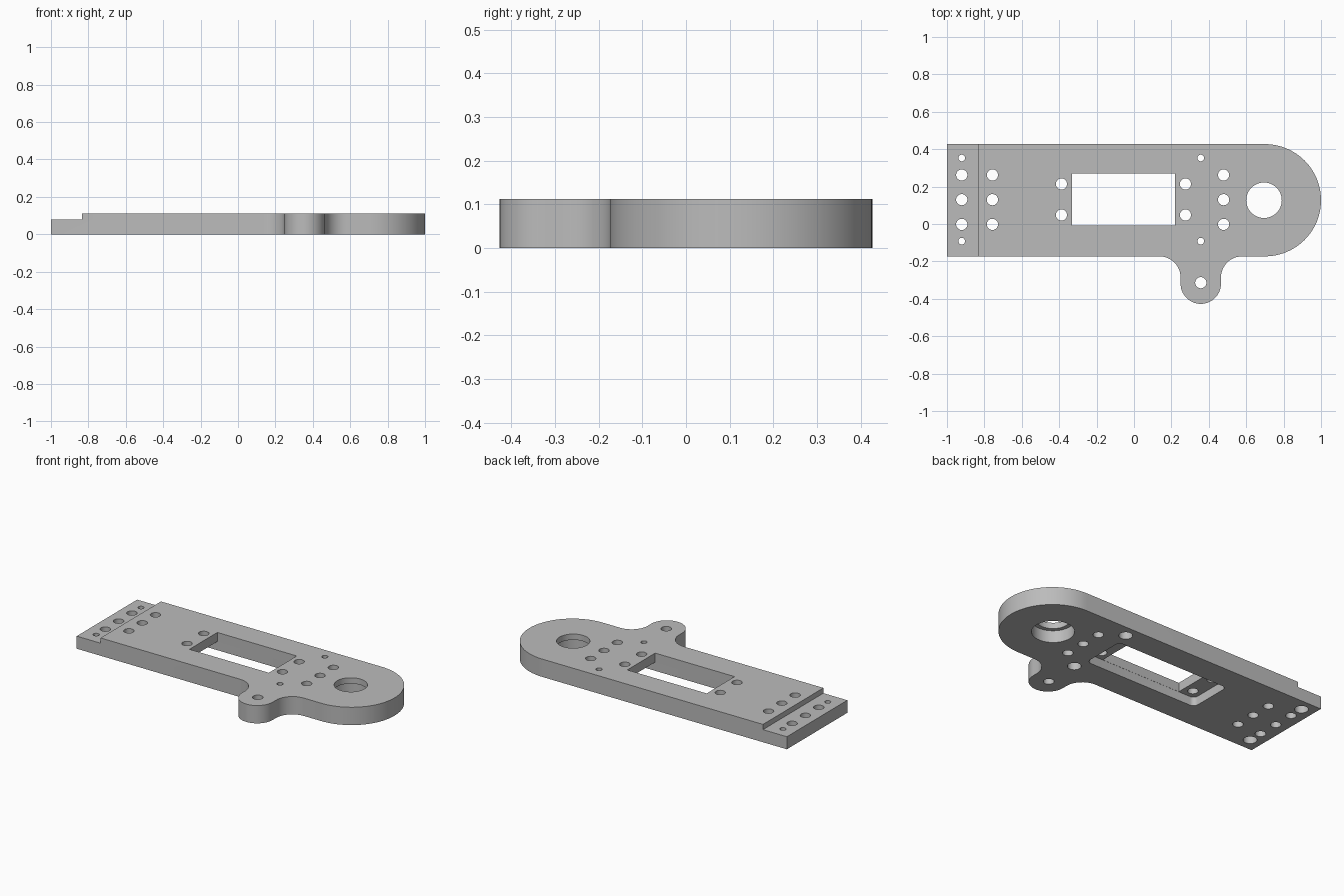
import bpy, bmesh, math

if "Cube" in bpy.data.objects:
    bpy.data.objects.remove(bpy.data.objects["Cube"])

TOP, STEP = 0.112, 0.079      # full thickness, thinned end thickness
Y0, Y1 = -0.173, 0.427        # long edges of the plate
CY = (Y0 + Y1) / 2

grey = bpy.data.materials.new("plain grey")
grey.diffuse_color = (0.5, 0.5, 0.5, 1)
grey.use_nodes = True
grey.node_tree.nodes["Principled BSDF"].inputs["Base Color"].default_value = grey.diffuse_color


def arc(cx, cy, r, a0, a1, n):
    """Points on an arc, angles in degrees."""
    return [(cx + r * math.cos(math.radians(a0 + (a1 - a0) * i / n)),
             cy + r * math.sin(math.radians(a0 + (a1 - a0) * i / n))) for i in range(n + 1)]


def prism(name, pts, z0, z1):
    """Extrude a counter-clockwise outline from z0 to z1."""
    bm = bmesh.new()
    face = bm.faces.new([bm.verts.new((x, y, z0)) for x, y in pts])
    ext = bmesh.ops.extrude_face_region(bm, geom=[face])
    for v in ext["geom"]:
        if isinstance(v, bmesh.types.BMVert):
            v.co.z = z1
    bmesh.ops.recalc_face_normals(bm, faces=bm.faces)
    mesh = bpy.data.meshes.new(name)
    bm.to_mesh(mesh)
    bm.free()
    mesh.materials.append(grey)
    ob = bpy.data.objects.new(name, mesh)
    bpy.context.collection.objects.link(ob)
    return ob


def box(x0, x1, y0, y1):
    return [(x0, y0), (x1, y0), (x1, y1), (x0, y1)]


def circle(x, y, r, n=32):
    return arc(x, y, r, 0, 360, n)[:-1]


# Plate outline: straight end, filleted ear, round end
EX, EY, ER, FR = 0.357, -0.319, 0.108, 0.113
outline = [(-1, Y0)]
outline += arc(EX - ER - FR, Y0 - FR, FR, 90, 0, 12)
outline += arc(EX, EY, ER, 180, 360, 28)
outline += arc(EX + ER + FR, Y0 - FR, FR, 180, 90, 12)
outline += arc(0.7, CY, 0.3, -90, 90, 48)
outline += [(-1, Y1)]
plate = prism("mounting_plate", outline, 0, TOP)

cuts = []


def cut(pts, z0=-0.1, z1=0.3):
    cuts.append(prism("cutter", pts, z0, z1))


# Thinned end step
cut(box(-1.2, -0.834, -0.6, 0.6), STEP, 0.3)

# Rounded pocket underneath, then the window through it
PX0, PX1, PY0, PY1, PR = -0.445, 0.335, -0.009, 0.27, 0.03
cut(arc(PX1 - PR, PY1 - PR, PR, 0, 90, 6) + arc(PX0 + PR, PY1 - PR, PR, 90, 180, 6)
    + arc(PX0 + PR, PY0 + PR, PR, 180, 270, 6) + arc(PX1 - PR, PY0 + PR, PR, 270, 360, 6),
    -0.1, 0.055)
cut(box(-0.332, 0.22, PY0 + 0.001, PY1 - 0.001))

# Large stepped bore
cut(circle(0.695, CY, 0.12, 48), -0.1, 0.075)
cut(circle(0.695, CY, 0.095, 48))

# Rows of three bolt holes
for x in (-0.921, -0.757, 0.479):
    for dy in (-0.132, 0, 0.132):
        cut(circle(x, CY + 0.003 + dy, 0.03))

# Holes in the pocket ledges
for x in (-0.388, 0.275):
    for y in (0.048, 0.214):
        cut(circle(x, y, 0.03))

# Ear hole
cut(circle(EX, -0.314, 0.03))

# Small screw holes, counterbored underneath
for x in (-0.921, EX):
    for y in (-0.092, 0.353):
        cut(circle(x, y, 0.039), -0.1, 0.045)
        cut(circle(x, y, 0.018, 24))

# Apply every cut
bpy.context.view_layer.objects.active = plate
for c in cuts:
    mod = plate.modifiers.new("cut", "BOOLEAN")
    mod.operation, mod.solver, mod.object = "DIFFERENCE", "EXACT", c
    bpy.ops.object.modifier_apply(modifier=mod.name)
    bpy.data.objects.remove(c)

bpy.ops.object.select_all(action="DESELECT")
plate.select_set(True)
bpy.ops.object.shade_smooth_by_angle(angle=math.radians(30))
